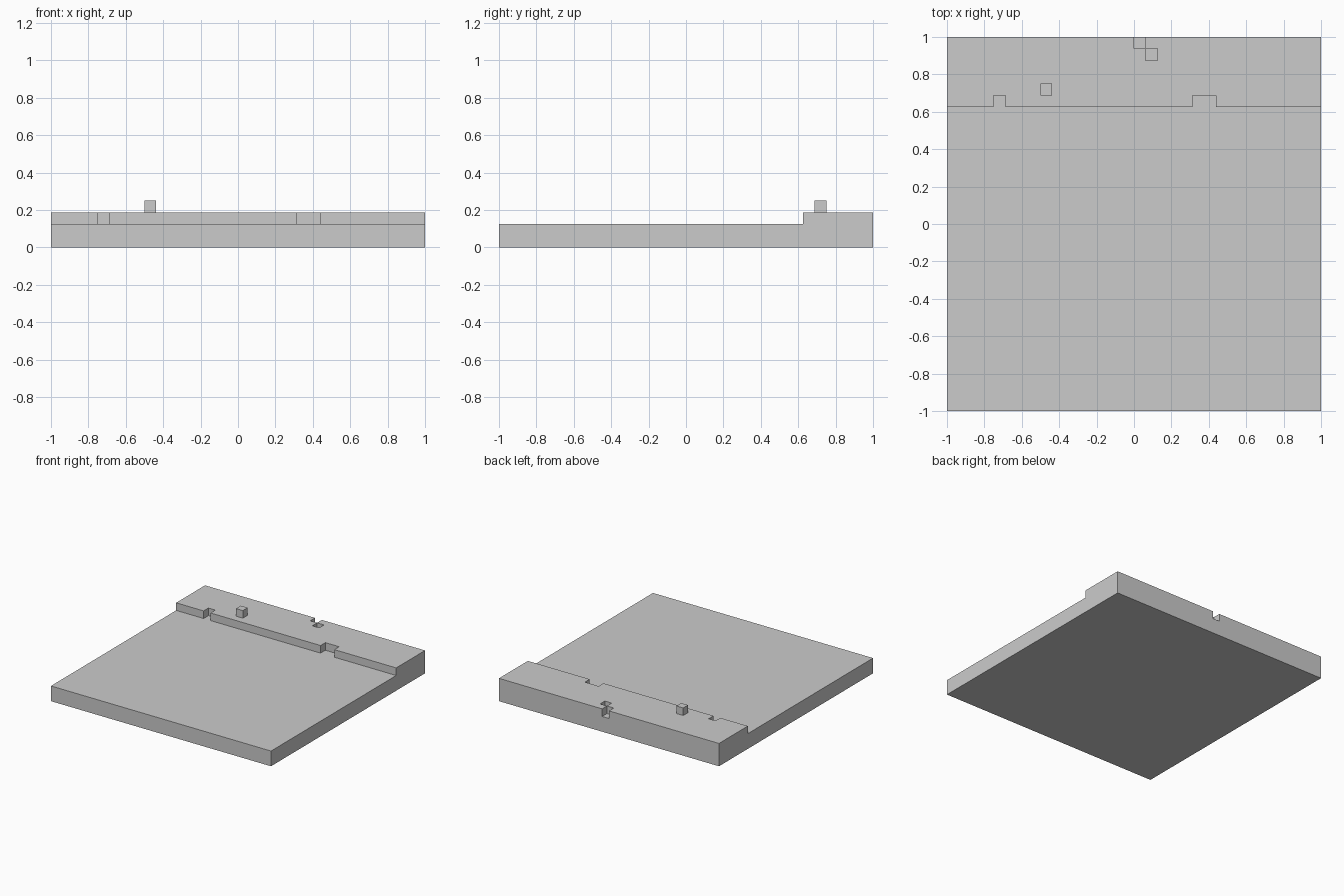
import bpy, bmesh

if "Cube" in bpy.data.objects:
    bpy.data.objects.remove(bpy.data.objects["Cube"])

U = 1 / 16                          # block unit
LEVELS = [0, 2, 3, 4]               # heights in units: ground, slab, ledge, peg

# Rectangles in block units (x0, x1, y0, y1)
LEDGE = (-16, 16, 10, 16)
NOTCHES = [(-12, -11, 10, 11), (5, 7, 10, 11), (0, 1, 15, 16), (1, 2, 14, 15)]
PEG = (-8, -7, 11, 12)

# Only the lines where the height can change
rects = [LEDGE, PEG] + NOTCHES
XS = sorted({-16, 16} | {v for r in rects for v in r[:2]})
YS = sorted({-16, 16} | {v for r in rects for v in r[2:]})


def inside(r, x, y):
    return r[0] < x < r[1] and r[2] < y < r[3]


def layers(i, j):
    """Number of stacked layers in grid cell (i, j)."""
    if not (0 <= i < len(XS) - 1 and 0 <= j < len(YS) - 1):
        return 0
    x, y = (XS[i] + XS[i + 1]) / 2, (YS[j] + YS[j + 1]) / 2
    if inside(PEG, x, y):
        return 3
    if inside(LEDGE, x, y) and not any(inside(n, x, y) for n in NOTCHES):
        return 2
    return 1


bm = bmesh.new()


def quad(*pts):
    bm.faces.new([bm.verts.new([c * U for c in p]) for p in pts])


for i in range(len(XS) - 1):
    for j in range(len(YS) - 1):
        x0, x1, y0, y1 = XS[i], XS[i + 1], YS[j], YS[j + 1]
        n = layers(i, j)
        # Top and underside
        z = LEVELS[n]
        quad((x0, y0, z), (x1, y0, z), (x1, y1, z), (x0, y1, z))
        quad((x0, y1, 0), (x1, y1, 0), (x1, y0, 0), (x0, y0, 0))
        # Walls down to each lower neighbour
        sides = [((0, -1), (x0, y0), (x1, y0)), ((1, 0), (x1, y0), (x1, y1)),
                 ((0, 1), (x1, y1), (x0, y1)), ((-1, 0), (x0, y1), (x0, y0))]
        for (dx, dy), a, b in sides:
            for k in range(layers(i + dx, j + dy), n):
                lo, hi = LEVELS[k], LEVELS[k + 1]
                quad((*a, lo), (*b, lo), (*b, hi), (*a, hi))

# Weld into one shell
bmesh.ops.remove_doubles(bm, verts=bm.verts, dist=1e-4)

mesh = bpy.data.meshes.new("stepped_slab")
bm.to_mesh(mesh)
bm.free()
slab = bpy.data.objects.new("stepped_slab", mesh)
bpy.context.collection.objects.link(slab)
